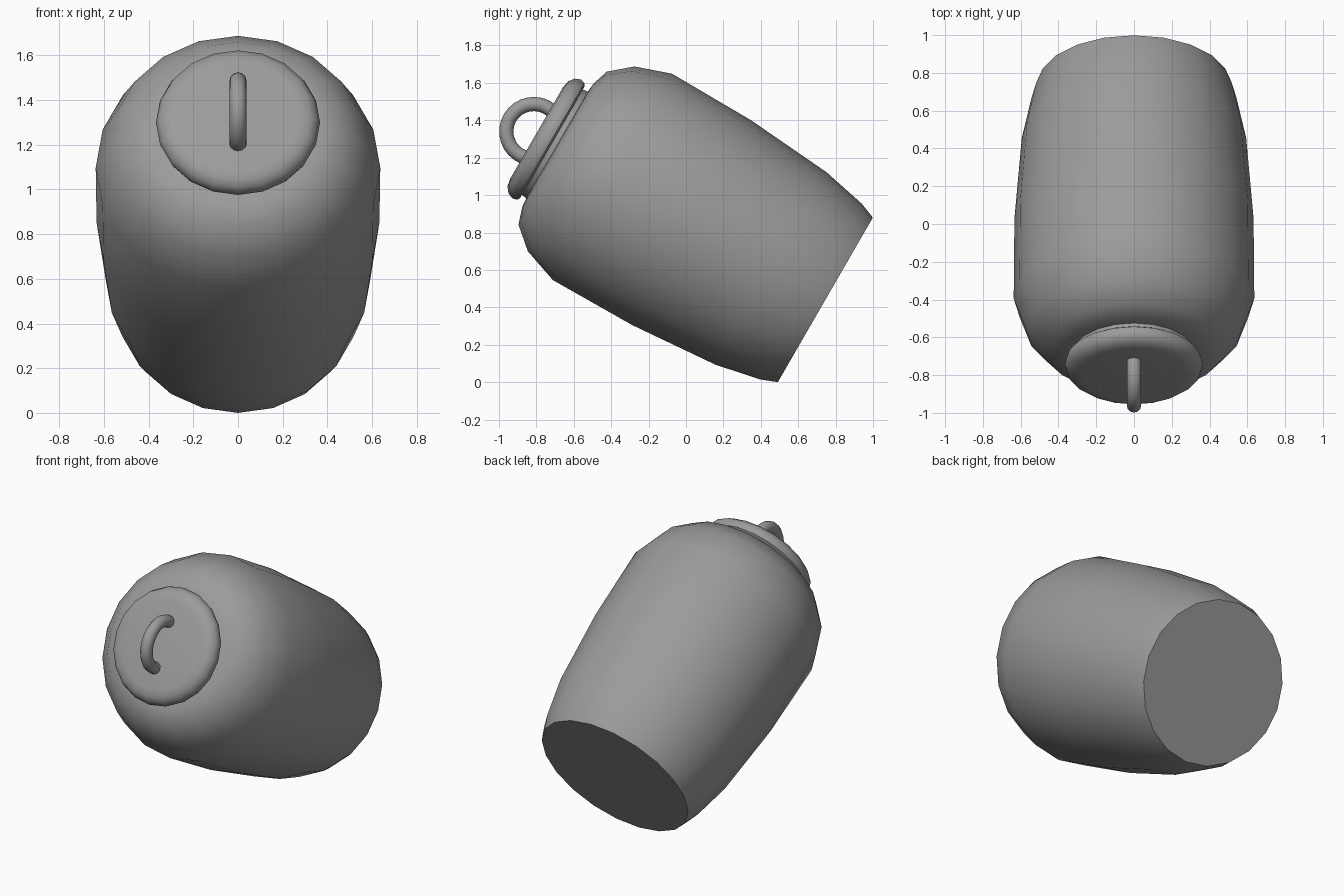
import bpy, bmesh
from math import sin, cos, pi, radians
from mathutils import Matrix, Vector

if "Cube" in bpy.data.objects:
    bpy.data.objects.remove(bpy.data.objects["Cube"])

# The jar lies tilted: its axis leans 60 degrees towards the front
TILT = Matrix.Translation((0, 0.745, 0.44)) @ Matrix.Rotation(radians(60), 4, 'X')

# Dark grey finish shared by all parts
GREY = bpy.data.materials.new("dark_grey")
GREY.diffuse_color = (0.33, 0.33, 0.33, 1)
GREY.use_nodes = True
GREY.node_tree.nodes["Principled BSDF"].inputs["Base Color"].default_value = GREY.diffuse_color


def finish(name, bm):
    bmesh.ops.recalc_face_normals(bm, faces=bm.faces[:])
    mesh = bpy.data.meshes.new(name)
    bm.to_mesh(mesh)
    bm.free()
    mesh.materials.append(GREY)
    obj = bpy.data.objects.new(name, mesh)
    obj.matrix_world = TILT
    bpy.context.collection.objects.link(obj)
    bpy.ops.object.select_all(action='DESELECT')
    obj.select_set(True)
    bpy.context.view_layer.objects.active = obj
    bpy.ops.object.shade_smooth_by_angle(angle=radians(40))
    return obj


def skin(bm, loops):
    """Bridge closed vertex loops with quads and cap both ends."""
    n = len(loops[0])
    for a, b in zip(loops, loops[1:]):
        for i in range(n):
            j = (i + 1) % n
            bm.faces.new((a[i], a[j], b[j], b[i]))
    bm.faces.new(loops[0])
    bm.faces.new(loops[-1])


def lathe(name, profile, sides=20):
    """Revolve (radius, height) points around the jar axis."""
    bm = bmesh.new()
    angles = [2 * pi * i / sides for i in range(sides)]
    skin(bm, [[bm.verts.new((r * cos(a), r * sin(a), h)) for a in angles]
              for r, h in profile])
    return finish(name, bm)


def arc_handle(name, centre_h, major, minor, start, end, steps=18, sides=12):
    """Round bar bent along an arc in the jar's middle plane."""
    bm = bmesh.new()
    loops = []
    for k in range(steps + 1):
        a = start + (end - start) * k / steps
        out = Vector((0, cos(a), sin(a)))
        centre = Vector((0, 0, centre_h)) + out * major
        loops.append([bm.verts.new(centre + minor * (out * cos(b) + Vector((sin(b), 0, 0))))
                      for b in (2 * pi * i / sides for i in range(sides))])
    skin(bm, loops)
    return finish(name, bm)


# Barrel-shaped body with rounded shoulder and short neck
lathe("jar_body", [(0.508, 0), (0.543, 0.09), (0.594, 0.335), (0.633, 0.825),
                   (0.637, 1.315), (0.57, 1.508), (0.472, 1.622), (0.38, 1.652),
                   (0.33, 1.656), (0.322, 1.70)])

# Lid with rounded rim and flat top
lathe("lid", [(0.315, 1.685), (0.345, 1.685), (0.36, 1.695), (0.367, 1.72),
              (0.354, 1.752), (0.325, 1.775), (0.28, 1.783)])

# Loop handle on the lid
arc_handle("lid_handle", 1.80, 0.147, 0.038, radians(-20), radians(200))
